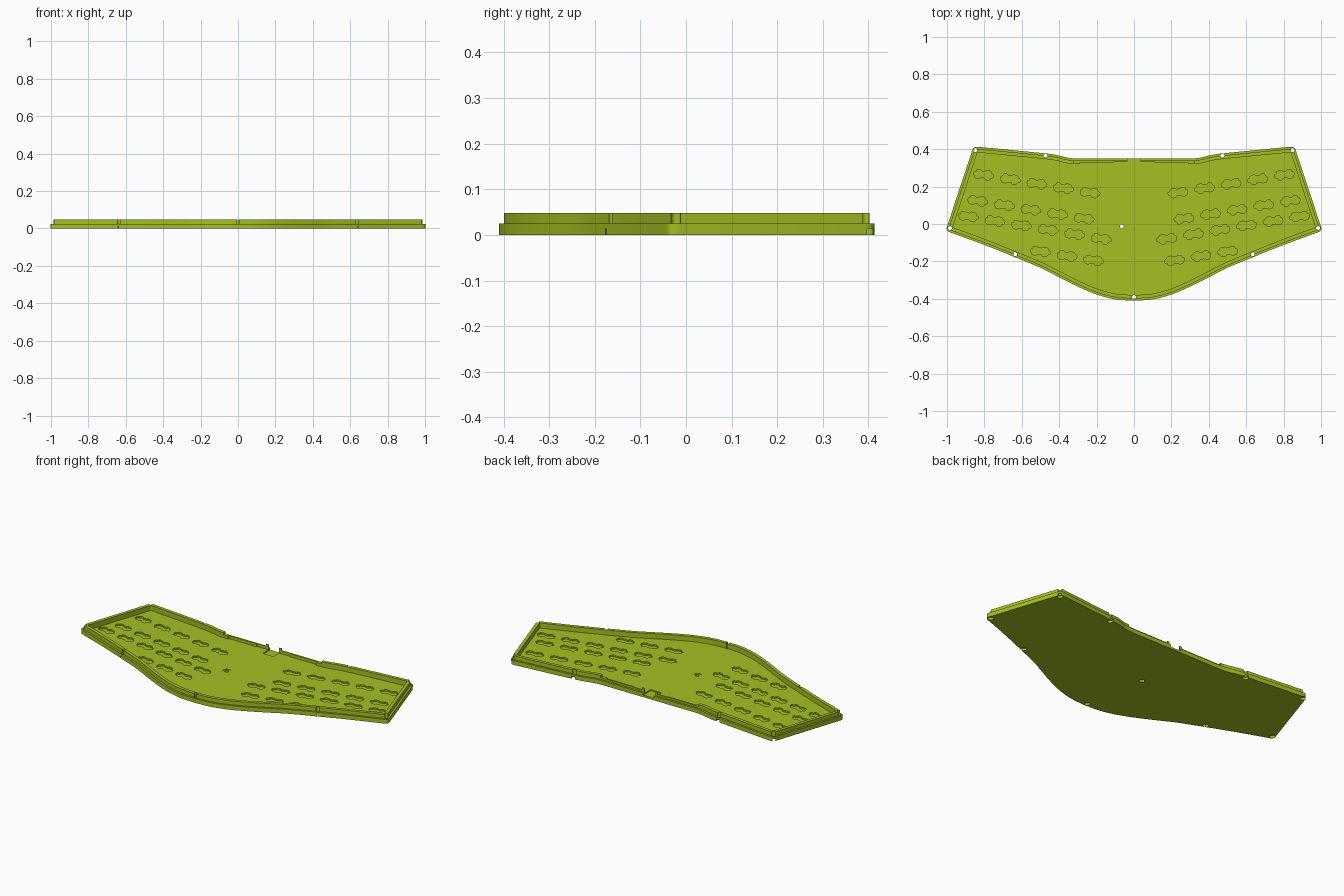
import bpy, bmesh, math
from mathutils import Vector

if "Cube" in bpy.data.objects:
    bpy.data.objects.remove(bpy.data.objects["Cube"])

green = bpy.data.materials.new("lime_green")
green.diffuse_color = (0.37, 0.53, 0.016, 1)
green.use_nodes = True
green.node_tree.nodes["Principled BSDF"].inputs["Base Color"].default_value = green.diffuse_color


def solid(name, polys, z0, z1):
    """Prisms from a list of 2D polygons, all between z0 and z1."""
    bm = bmesh.new()
    for poly in polys:
        face = bm.faces.new([bm.verts.new((p[0], p[1], z0)) for p in poly])
        top = bmesh.ops.extrude_face_region(bm, geom=[face])["geom"]
        bmesh.ops.translate(bm, vec=(0, 0, z1 - z0),
                            verts=[v for v in top if isinstance(v, bmesh.types.BMVert)])
    bmesh.ops.recalc_face_normals(bm, faces=bm.faces)
    mesh = bpy.data.meshes.new(name)
    bm.to_mesh(mesh)
    bm.free()
    mesh.materials.append(green)
    ob = bpy.data.objects.new(name, mesh)
    bpy.context.collection.objects.link(ob)
    return ob


def combine(target, tool, operation="DIFFERENCE"):
    mod = target.modifiers.new("cut", "BOOLEAN")
    mod.operation, mod.solver, mod.object = operation, "EXACT", tool
    dg = bpy.context.evaluated_depsgraph_get()
    target_mesh = bpy.data.meshes.new_from_object(target.evaluated_get(dg))
    target.modifiers.clear()
    target.data = target_mesh
    bpy.data.objects.remove(tool)


def rect(x0, x1, y0, y1):
    return [(x0, y0), (x1, y0), (x1, y1), (x0, y1)]


def circle(c, r, n=20):
    return [(c[0] + r * math.cos(2 * math.pi * i / n),
             c[1] + r * math.sin(2 * math.pi * i / n)) for i in range(n)]


def smooth(pts, n=5):
    """Catmull-Rom curve through the points."""
    p = [Vector(q) for q in pts]
    p = [2 * p[0] - p[1]] + p + [2 * p[-1] - p[-2]]
    out = []
    for i in range(1, len(p) - 2):
        a, b, c, d = p[i - 1:i + 3]
        for k in range(n):
            t = k / n
            out.append(0.5 * (2 * b + (c - a) * t + (2 * a - 5 * b + 4 * c - d) * t * t
                              + (3 * b - a - 3 * c + d) * t ** 3))
    return out + [p[-2]]


# Right half of the outline, front middle to back middle, then mirrored
front = smooth([(0, -.41), (.1, -.403), (.2, -.377), (.3, -.335), (.4, -.285),
                (.5, -.234), (.64, -.176), (.8, -.112), (1.007, -.036)])
back = smooth([(.858, .415), (.49, .379), (.41, .368), (.35, .354), (.29, .35), (.2, .35)])
half = front + back
outline = half + [Vector((-p.x, p.y)) for p in reversed(half) if p.x > 1e-6]


def inset(d, radius):
    """Outline moved inwards by d, with its sharp corners rounded."""
    n, moved = len(outline), []
    for i, p in enumerate(outline):
        a = (p - outline[i - 1]).normalized()
        b = (outline[(i + 1) % n] - p).normalized()
        na, nb = Vector((-a.y, a.x)), Vector((-b.y, b.x))
        moved.append(p + (na + nb) * d / (1 + na.dot(nb)))
    out = []
    for i, p in enumerate(moved):
        a = (moved[i - 1] - p).normalized()
        b = (moved[(i + 1) % n] - p).normalized()
        if a.dot(b) > -0.8:
            s, e = p + a * radius, p + b * radius
            for k in range(7):
                t = k / 6
                out.append(s * (1 - t) ** 2 + p * 2 * t * (1 - t) + e * t * t)
        else:
            out.append(p)
    return out


FLOOR = 0.018

# Base plate with a stepped rim, hollowed to form a tray
tray = solid("case_tray", [inset(0, .022)], 0, .025)
combine(tray, solid("rim", [inset(.011, .016)], .012, .048), "UNION")
combine(tray, solid("cavity", [inset(.03, .006)], FLOOR, .1))

# Back wall: thinned, lowered, and open in the middle for a connector
combine(tray, solid("thin_wall", [rect(-.29, -.1, .25, .329), rect(.1, .29, .25, .329)], FLOOR, .1))
combine(tray, solid("thin_middle", [rect(-.11, .11, .25, .334)], FLOOR, .1))
combine(tray, solid("low_wall", [rect(-.32, -.05, .3, .37), rect(.05, .32, .3, .37)], .036, .1))
combine(tray, solid("port_opening", [rect(-.035, .035, .28, .37)], .012, .1))

# Socket pockets: staggered, tilted rows on each wing
shape = [(-.055, -.006), (-.046, -.022), (-.026, -.026), (-.014, -.018), (.006, -.016),
         (.016, -.026), (.036, -.024), (.042, -.012), (.055, -.006), (.055, .008),
         (.044, .014), (.036, .025), (.014, .027), (.004, .019), (-.014, .018),
         (-.024, .025), (-.042, .022), (-.046, .01), (-.055, .006)]
rows = [(-.803, .263, 5), (-.835, .124, 5), (-.885, .04, 6), (-.5, -.147, 3)]
tilt = math.radians(-9.5)
ct, st = math.cos(tilt), math.sin(tilt)
pockets = []
for x0, y0, count in rows:
    for k in range(count):
        cx, cy = x0 + .144 * k * ct, y0 + .144 * k * st
        left = [(cx + (x * ct - y * st) * .95, cy + (x * st + y * ct) * .95) for x, y in shape]
        pockets += [left, [(-x, y) for x, y in reversed(left)]]
combine(tray, solid("socket_pockets", pockets, .009, FLOOR + .002))

# Screw holes with wider recesses underneath
screws = [(0, -.39), (-.065, -.013)]
for x, y in [(.848, .395), (.473, .365), (.984, -.022), (.635, -.161)]:
    screws += [(x, y), (-x, y)]
combine(tray, solid("screw_holes", [circle(c, .0105) for c in screws], -.1, .1))
combine(tray, solid("screw_recesses", [circle(c, .016) for c in screws], -.1, .014))
combine(tray, solid("middle_recess", [circle(screws[1], .022)], .0155, .03))

# Smooth the curved walls, keep hard edges
bpy.ops.object.select_all(action="DESELECT")
tray.select_set(True)
bpy.context.view_layer.objects.active = tray
bpy.ops.object.shade_smooth_by_angle(angle=math.radians(25))
